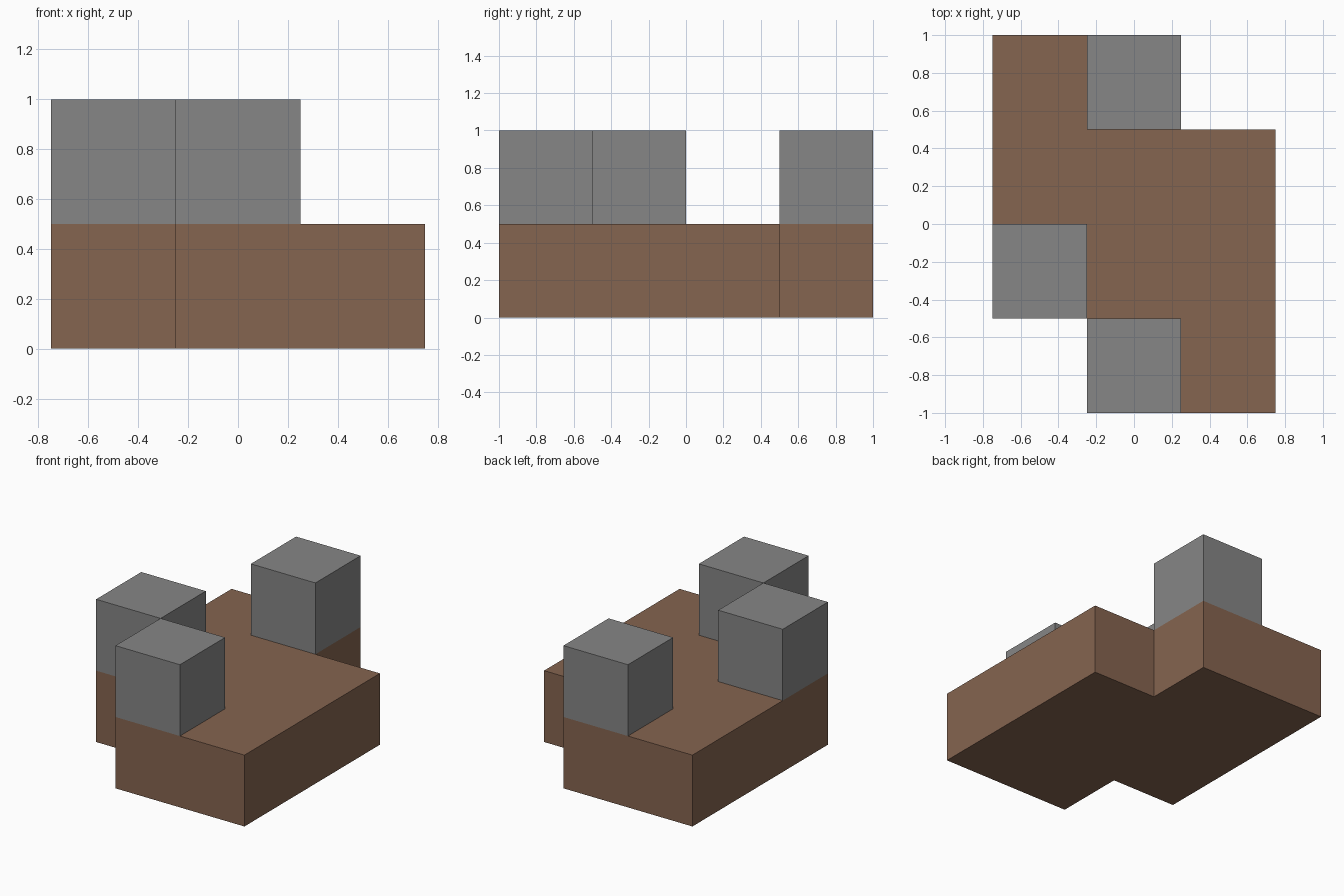
import bpy
import bmesh
from mathutils import Vector

cube = bpy.data.objects.get("Cube")
if cube:
    bpy.data.objects.remove(cube, do_unlink=True)

UNIT = 0.5  # every part sits on a half-unit lattice


def make_material(name, rgb):
    mat = bpy.data.materials.new(name)
    mat.use_nodes = True
    color = (*rgb, 1.0)
    mat.diffuse_color = color
    mat.node_tree.nodes["Principled BSDF"].inputs["Base Color"].default_value = color
    return mat


def add_prism(name, outline, bottom, mat, closed=True):
    """Extrude a flat outline upwards by one unit."""
    bm = bmesh.new()
    base = bm.faces.new([bm.verts.new((x, y, bottom)) for x, y in outline])
    top = bmesh.ops.extrude_face_region(bm, geom=[base], use_keep_orig=True)["geom"]
    moved = [v for v in top if isinstance(v, bmesh.types.BMVert)]
    bmesh.ops.translate(bm, verts=moved, vec=Vector((0, 0, UNIT)))
    bmesh.ops.recalc_face_normals(bm, faces=bm.faces)
    if not closed:
        # The underside is hidden where the block meets the base
        under = [f for f in bm.faces if f.normal.z < -0.9]
        bmesh.ops.delete(bm, geom=under, context="FACES_ONLY")
    mesh = bpy.data.meshes.new(name)
    bm.to_mesh(mesh)
    bm.free()
    mesh.materials.append(mat)
    obj = bpy.data.objects.new(name, mesh)
    bpy.context.collection.objects.link(obj)
    return obj


brown = make_material("earth_brown", (0.235, 0.128, 0.08))
grey = make_material("stone_grey", (0.24, 0.24, 0.24))

# Stepped base slab: half the outline, the rest by half-turn symmetry
half = [(-0.25, -1), (0.75, -1), (0.75, 0.5), (0.25, 0.5)]
outline = half + [(-x, -y) for x, y in half]
add_prism("base_slab", outline, 0, brown)

# Stone blocks standing on the slab, placed by their low corner
blocks = {
    "front_block": (-0.25, -1),
    "right_block": (-0.75, -0.5),
    "back_block": (-0.25, 0.5),
}
for name, (x, y) in blocks.items():
    square = [(x, y), (x + UNIT, y), (x + UNIT, y + UNIT), (x, y + UNIT)]
    add_prism(name, square, UNIT, grey, closed=False)
